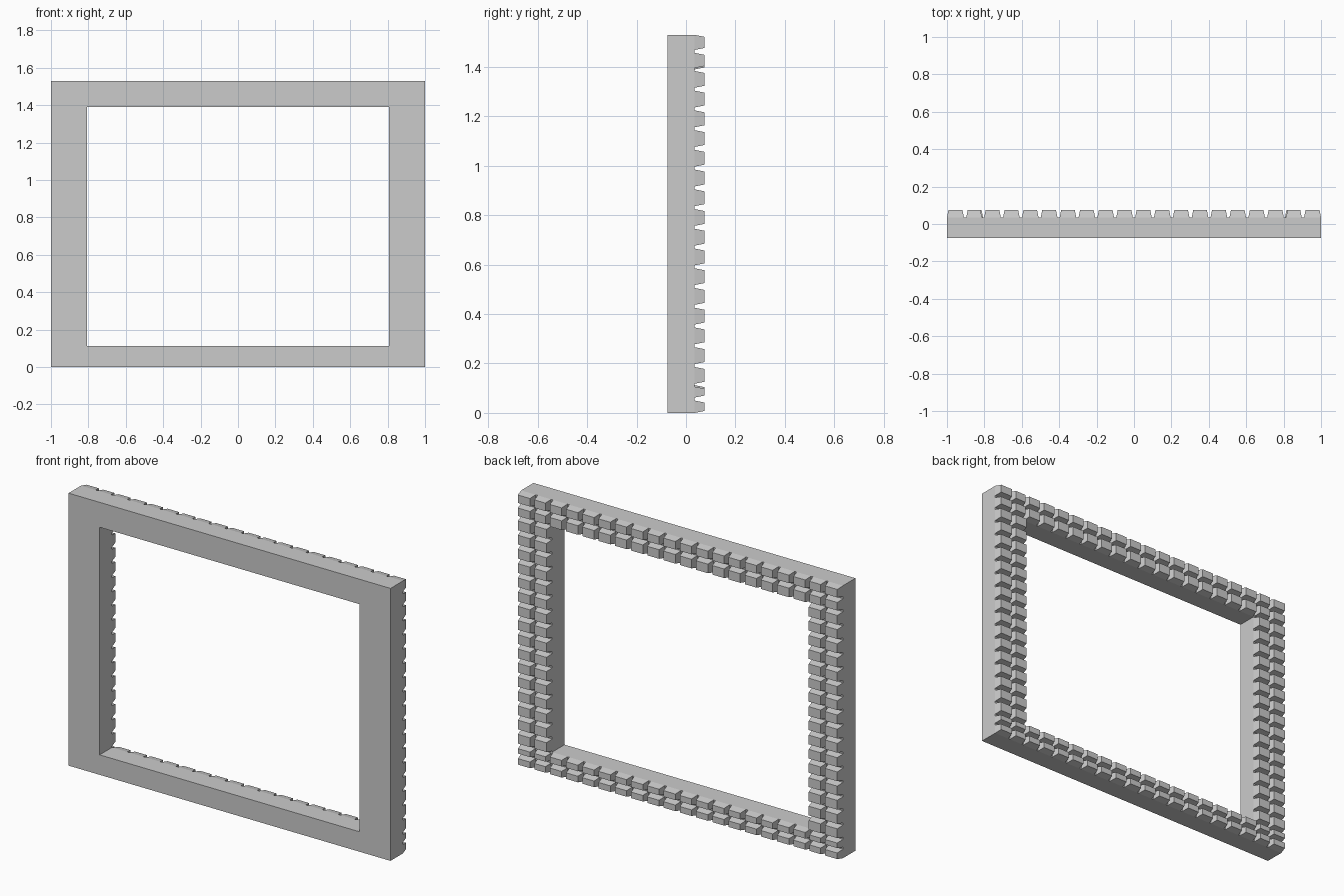
import bpy, bmesh

if "Cube" in bpy.data.objects:
    bpy.data.objects.remove(bpy.data.objects["Cube"])

W, H = 1.0, 1.53                  # half width, height
IX, IZ0, IZ1 = 0.807, 0.112, 1.39  # opening
Y0, Y1, Y2 = -0.075, 0.035, 0.075  # front, groove floor, stud tips
GAP, TAPER = 0.006, 0.008          # half groove floor, taper per stud side


def make(name, build):
    bm = bmesh.new()
    build(bm)
    bmesh.ops.recalc_face_normals(bm, faces=bm.faces)
    mesh = bpy.data.meshes.new(name)
    bm.to_mesh(mesh)
    bm.free()
    obj = bpy.data.objects.new(name, mesh)
    bpy.context.collection.objects.link(obj)


# Flat rectangular frame with an open centre
def frame(bm):
    def ring(x, z0, z1, y):
        return [bm.verts.new(p) for p in
                ((-x, y, z0), (x, y, z0), (x, y, z1), (-x, y, z1))]
    loops = [ring(W, 0, H, Y0), ring(W, 0, H, Y1),
             ring(IX, IZ0, IZ1, Y1), ring(IX, IZ0, IZ1, Y0)]
    for k in range(4):
        a, b = loops[k], loops[(k + 1) % 4]
        for i in range(4):
            j = (i + 1) % 4
            bm.faces.new((a[i], a[j], b[j], b[i]))


# Grid lines of the studs: two rows on each side, sixteen across the opening
def lines(lo, lo_mid, inner_lo, inner_hi, hi_mid, hi):
    inner = [inner_lo + (inner_hi - inner_lo) * i / 16 for i in range(17)]
    return [lo, lo_mid] + inner + [hi_mid, hi]


xs = lines(-W, -0.903, -IX, IX, 0.903, W)
zs = lines(0, 0.056, IZ0, IZ1, 1.463, H)


# Sides facing a neighbouring stud are set back by half a groove;
# sides on the frame's edges stay flush
def stud(bm, i, j):
    def span(v, k, across):
        over_hole = 2 <= across < 18
        flush_lo = k == 0 or (over_hole and k == 18)
        flush_hi = k == 19 or (over_hole and k == 1)
        return (v[k] + (0 if flush_lo else GAP),
                v[k + 1] - (0 if flush_hi else GAP))
    x0, x1 = span(xs, i, j)
    z0, z1 = span(zs, j, i)

    def quad(t, y):
        return [bm.verts.new(p) for p in
                ((x0 + t, y, z0 + t), (x1 - t, y, z0 + t),
                 (x1 - t, y, z1 - t), (x0 + t, y, z1 - t))]
    a, b = quad(0, Y1), quad(TAPER, Y2)
    bm.faces.new(b)
    bm.faces.new(a)
    for k in range(4):
        n = (k + 1) % 4
        bm.faces.new((a[k], a[n], b[n], b[k]))


# Tapered studs on the back of all four bars
def studs(bm):
    for i in range(20):
        for j in range(20):
            if not (2 <= i < 18 and 2 <= j < 18):
                stud(bm, i, j)


make("frame", frame)
make("back_studs", studs)
